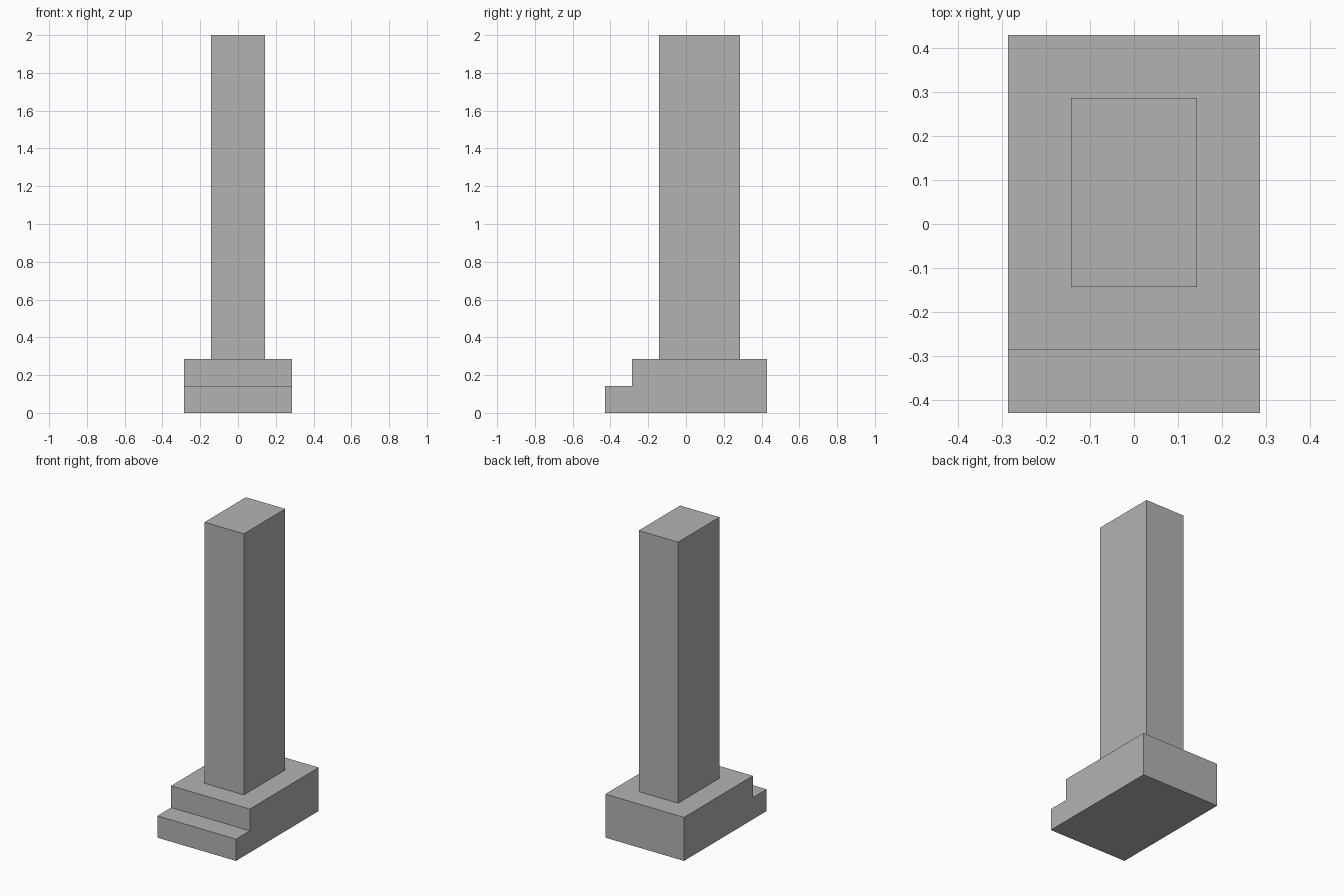
import bpy
import bmesh
from mathutils import Vector

cube = bpy.data.objects.get("Cube")
if cube:
    bpy.data.objects.remove(cube, do_unlink=True)

U = 1 / 7  # module: every dimension is a multiple of this

GREY = (0.45, 0.45, 0.45, 1.0)
stone = bpy.data.materials.new("stone_grey")
stone.use_nodes = True
stone.diffuse_color = GREY
stone.node_tree.nodes["Principled BSDF"].inputs["Base Color"].default_value = GREY


def extrude_profile(name, profile, start, travel):
    """Extrude a closed flat profile along the travel vector into a solid."""
    bm = bmesh.new()
    face = bm.faces.new([bm.verts.new(Vector(p) * U + Vector(start) * U) for p in profile])
    result = bmesh.ops.extrude_face_region(bm, geom=[face], use_keep_orig=True)
    moved = [g for g in result["geom"] if isinstance(g, bmesh.types.BMVert)]
    bmesh.ops.translate(bm, verts=moved, vec=Vector(travel) * U)
    bmesh.ops.recalc_face_normals(bm, faces=bm.faces)
    mesh = bpy.data.meshes.new(name)
    bm.to_mesh(mesh)
    bm.free()
    mesh.materials.append(stone)
    obj = bpy.data.objects.new(name, mesh)
    bpy.context.collection.objects.link(obj)
    return obj


# Plinth with a low step at the front: side profile swept across the width
step_profile = [(0, -3, 0), (0, 3, 0), (0, 3, 2), (0, -2, 2), (0, -2, 1), (0, -3, 1)]
extrude_profile("stepped_base", step_profile, (-2, 0, 0), (4, 0, 0))

# Tall rectangular pillar standing on the plinth, set back from the step
pillar_plan = [(-1, -1, 0), (1, -1, 0), (1, 2, 0), (-1, 2, 0)]
extrude_profile("pillar", pillar_plan, (0, 0, 2), (0, 0, 12))
